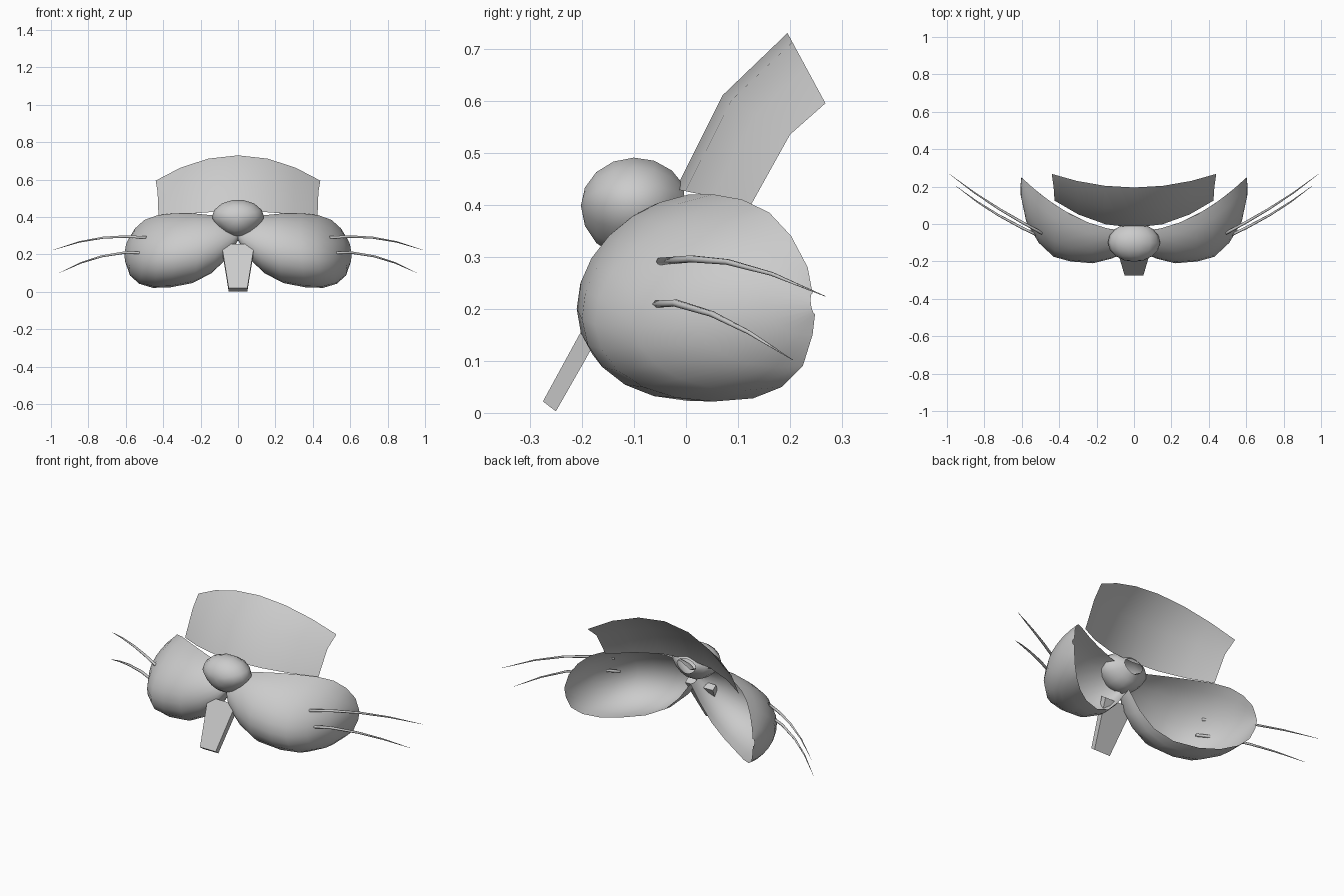
import bpy, bmesh, math
from mathutils import Vector

if "Cube" in bpy.data.objects:
    bpy.data.objects.remove(bpy.data.objects["Cube"])


def make_grid(name, rows, angle=50, mirror=False, close=False):
    """Skin rows of points into a smooth shell that faces the front (-y)."""
    bm = bmesh.new()
    vs = [[bm.verts.new(p) for p in r] for r in rows]
    n = len(rows[0])
    for a, b in zip(vs, vs[1:]):
        for j in range(n if close else n - 1):
            k = (j + 1) % n
            bm.faces.new((a[j], a[k], b[k], b[j]))
    bmesh.ops.remove_doubles(bm, verts=bm.verts[:], dist=0.0005)
    bmesh.ops.recalc_face_normals(bm, faces=bm.faces[:])
    if sum(f.normal.y * f.calc_area() for f in bm.faces) > 0:
        bmesh.ops.reverse_faces(bm, faces=bm.faces[:])
    return finish(name, bm, angle, mirror)


def finish(name, bm, angle, mirror=False):
    me = bpy.data.meshes.new(name)
    bm.to_mesh(me)
    bm.free()
    ob = bpy.data.objects.new(name, me)
    bpy.context.collection.objects.link(ob)
    if mirror:
        m = ob.modifiers.new("mirror", 'MIRROR')
        m.use_mirror_merge = False
    bpy.ops.object.select_all(action='DESELECT')
    bpy.context.view_layer.objects.active = ob
    ob.select_set(True)
    bpy.ops.object.shade_smooth_by_angle(angle=math.radians(angle))
    return ob


def rim_y(x):
    return -0.04 + 0.8 * x * x


# Cheeks: stations of (top x, z, bottom x, z, front x, y, z), joined by half-ellipse arcs
stations = [
    (0.00, .36, 0.00, .28, 0.00, -.11, .30),
    (0.06, .395, 0.07, .18, 0.04, -.15, .26),
    (0.14, .41, 0.15, .10, 0.12, -.185, .23),
    (0.24, .42, 0.25, .05, 0.22, -.21, .20),
    (0.34, .42, 0.37, .028, 0.34, -.20, .18),
    (0.43, .41, 0.46, .028, 0.43, -.175, .17),
    (0.50, .385, 0.53, .05, 0.51, -.10, .17),
    (0.55, .34, 0.575, .09, 0.575, .01, .19),
    (0.585, .28, 0.595, .15, 0.605, .15, .21),
    (0.595, .23, 0.60, .19, 0.605, .24, .21),
]
rows = []
for xt, zt, xb, zb, xf, yf, zf in stations:
    top = Vector((xt, rim_y(xt), zt))
    bot = Vector((xb, rim_y(xb), zb))
    mid = (top + bot) / 2
    out = Vector((xf, yf, zf)) - mid
    rows.append([mid + (top - mid) * math.cos(a) + out * math.sin(a)
                 for a in (math.pi * i / 12 for i in range(13))])
make_grid("cheeks", rows, 60, mirror=True)

# Nose: rounded shell, open at the back, pinched towards the bottom
rows = []
for i in range(8):
    a = math.radians(155) * i / 7
    r = math.sin(a)
    ring = []
    for j in range(14):
        t = 2 * math.pi * j / 14
        s, c = math.sin(t), math.cos(t)
        x = 0.14 * r * c * (1 - 0.25 * abs(s) if s < 0 else 1)
        ring.append((x, -0.098 - 0.104 * math.cos(a), 0.398 + (0.095 if s > 0 else 0.105) * r * s))
    rows.append(ring)
make_grid("nose", rows, 60, close=True)

# Forehead: curved sheet leaning back
cols = (-1, -.7, -.36, 0, .36, .7, 1)
rows = [
    [(.425 * s, -.02 + .145 * s * s, .43 - .03 * s * s) for s in cols],
    [(.43 * s, .07 + .13 * s * s, .61 - .075 * s * s) for s in cols],
    [(.44 * s, .195 + .073 * s * s, .73 - .135 * s * s) for s in cols],
]
make_grid("forehead", rows, 60)

# Tooth: tapered flat slab
bm = bmesh.new()
prof = [(-.275, .022, .05), (-.25, .003, .05), (-.118, .235, .088), (-.148, .255, .088)]
left = [bm.verts.new((-w, y, z)) for y, z, w in prof]
right = [bm.verts.new((w, y, z)) for y, z, w in prof]
bm.faces.new(left)
bm.faces.new(right)
for i in range(4):
    k = (i + 1) % 4
    bm.faces.new((left[i], left[k], right[k], right[i]))
bmesh.ops.recalc_face_normals(bm, faces=bm.faces[:])
finish("tooth", bm, 20)

# Whiskers: thin tapered tubes along curved paths
paths = {
    "upper_whiskers": [(.49, -.05, .291), (.60, .01, .296), (.72, .08, .290), (.85, .165, .267), (.988, .268, .224)],
    "lower_whiskers": [(.475, -.08, .208), (.60, -.02, .211), (.73, .05, .190), (.84, .12, .155), (.955, .205, .102)],
}
for name, pts in paths.items():
    pts = [Vector(p) for p in pts]
    rows = []
    for i, p in enumerate(pts):
        d = (pts[min(i + 1, 4)] - pts[max(i - 1, 0)]).normalized()
        u = d.cross(Vector((0, 0, 1))).normalized()
        v = u.cross(d)
        r = (.008, .0075, .006, .004, .0006)[i]
        rows.append([p + (u * math.cos(t) + v * math.sin(t)) * r
                     for t in (math.pi * k / 3 for k in range(6))])
    ob = make_grid(name, rows, 70, mirror=True, close=True)
    bm = bmesh.new()
    bm.from_mesh(ob.data)
    bmesh.ops.holes_fill(bm, edges=[e for e in bm.edges if e.is_boundary])
    bmesh.ops.recalc_face_normals(bm, faces=bm.faces[:])
    bm.to_mesh(ob.data)
    bm.free()
